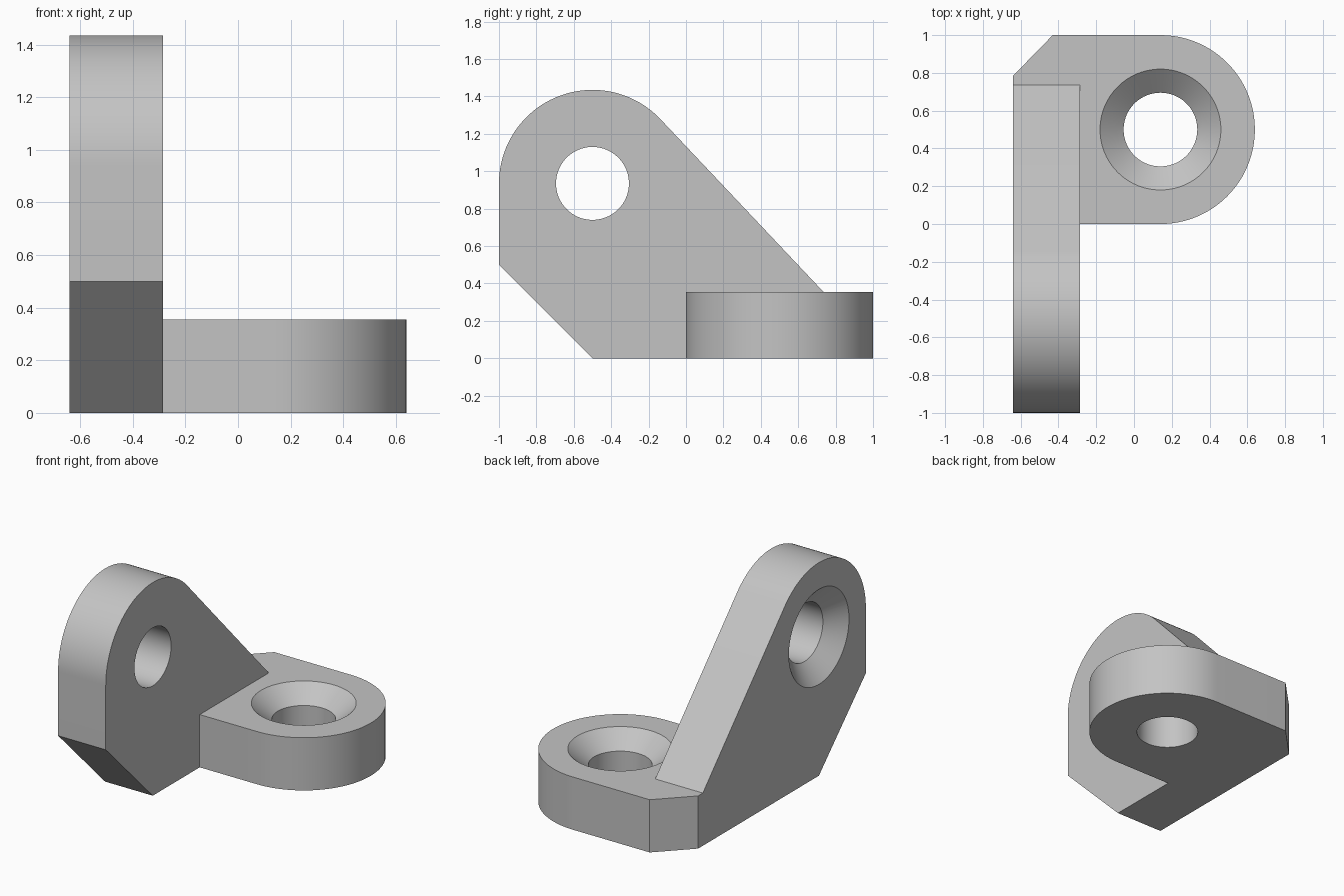
import bpy, bmesh
from math import cos, sin, radians, tau
from mathutils import Matrix

cube = bpy.data.objects.get("Cube")
if cube:
    bpy.data.objects.remove(cube, do_unlink=True)

THICK = 0.355          # thickness of both plates
LEFT = -0.64           # outer side of the bracket
ROUND, HOLE, SINK, SINK_DEPTH = 0.5, 0.195, 0.32, 0.107

grey = bpy.data.materials.new("plain grey")
grey.use_nodes = True
grey.diffuse_color = (0.55, 0.55, 0.55, 1)
grey.node_tree.nodes["Principled BSDF"].inputs["Base Color"].default_value = grey.diffuse_color


def finish(name, bm, frame):
    """Place the mesh in its plate's frame and make an object of it."""
    bm.transform(frame)
    bmesh.ops.recalc_face_normals(bm, faces=bm.faces)
    mesh = bpy.data.meshes.new(name)
    bm.to_mesh(mesh)
    bm.free()
    mesh.materials.append(grey)
    obj = bpy.data.objects.new(name, mesh)
    bpy.context.collection.objects.link(obj)
    return obj


def arc(centre, start, end, steps=48):
    angles = [radians(start + (end - start) * i / steps) for i in range(steps + 1)]
    return [(centre[0] + ROUND * cos(a), centre[1] + ROUND * sin(a)) for a in angles]


def plate(name, outline, frame):
    """Extrude a flat outline by the plate thickness."""
    bm = bmesh.new()
    face = bm.faces.new([bm.verts.new((u, v, 0)) for u, v in outline])
    made = bmesh.ops.extrude_face_region(bm, geom=[face])["geom"]
    verts = [g for g in made if isinstance(g, bmesh.types.BMVert)]
    bmesh.ops.translate(bm, verts=verts, vec=(0, 0, THICK))
    return finish(name, bm, frame)


def screw_cutter(name, centre, frame, sides=96):
    """Straight hole opening into a cone on the far side of the plate."""
    slope = (SINK - HOLE) / SINK_DEPTH
    over = 0.05
    profile = [(HOLE, -over), (HOLE, THICK - SINK_DEPTH), (SINK + slope * over, THICK + over)]
    bm = bmesh.new()
    rings = [[bm.verts.new((centre[0] + r * cos(tau * i / sides),
                            centre[1] + r * sin(tau * i / sides), h))
              for i in range(sides)] for r, h in profile]
    for low, high in zip(rings, rings[1:]):
        for i in range(sides):
            j = (i + 1) % sides
            bm.faces.new((low[i], low[j], high[j], high[i]))
    bm.faces.new(rings[0])
    bm.faces.new(rings[-1])
    obj = finish(name, bm, frame)
    obj.hide_render = True
    return obj


def combine(target, other, operation):
    mod = target.modifiers.new("combine", "BOOLEAN")
    mod.operation, mod.solver, mod.object = operation, "EXACT", other
    bpy.context.view_layer.objects.active = target
    bpy.ops.object.modifier_apply(modifier=mod.name)
    bpy.data.objects.remove(other, do_unlink=True)


# Frames: the base lies flat, the upright stands with its thickness towards -x
flat = Matrix.Identity(4)
upright = Matrix(((0, 0, -1, LEFT + THICK), (1, 0, 0, 0), (0, 1, 0, 0), (0, 0, 0, 1)))

# Base plate with rounded end and chamfered back corner
base_eye = (0.14, 0.5)
base_outline = [(LEFT, 0)] + arc(base_eye, -90, 90) + [(-0.43, 1), (LEFT, 0.785)]
bracket = plate("angle_bracket", base_outline, flat)

# Upright plate with rounded top, sloping back and chamfered front corner
wall_eye = (-0.5, 0.935)
wall_outline = [(-0.5, 0), (0.735, 0), (0.735, THICK)] + arc(wall_eye, 43.3, 180) + [(-1, 0.5)]
combine(bracket, plate("upright_plate", wall_outline, upright), "UNION")

# Countersunk screw holes
for centre, frame in ((base_eye, flat), (wall_eye, upright)):
    combine(bracket, screw_cutter("screw_hole", centre, frame), "DIFFERENCE")

# Smooth curves, sharp edges
bpy.ops.object.select_all(action="DESELECT")
bracket.select_set(True)
bpy.context.view_layer.objects.active = bracket
bpy.ops.object.shade_smooth_by_angle(angle=radians(20))
